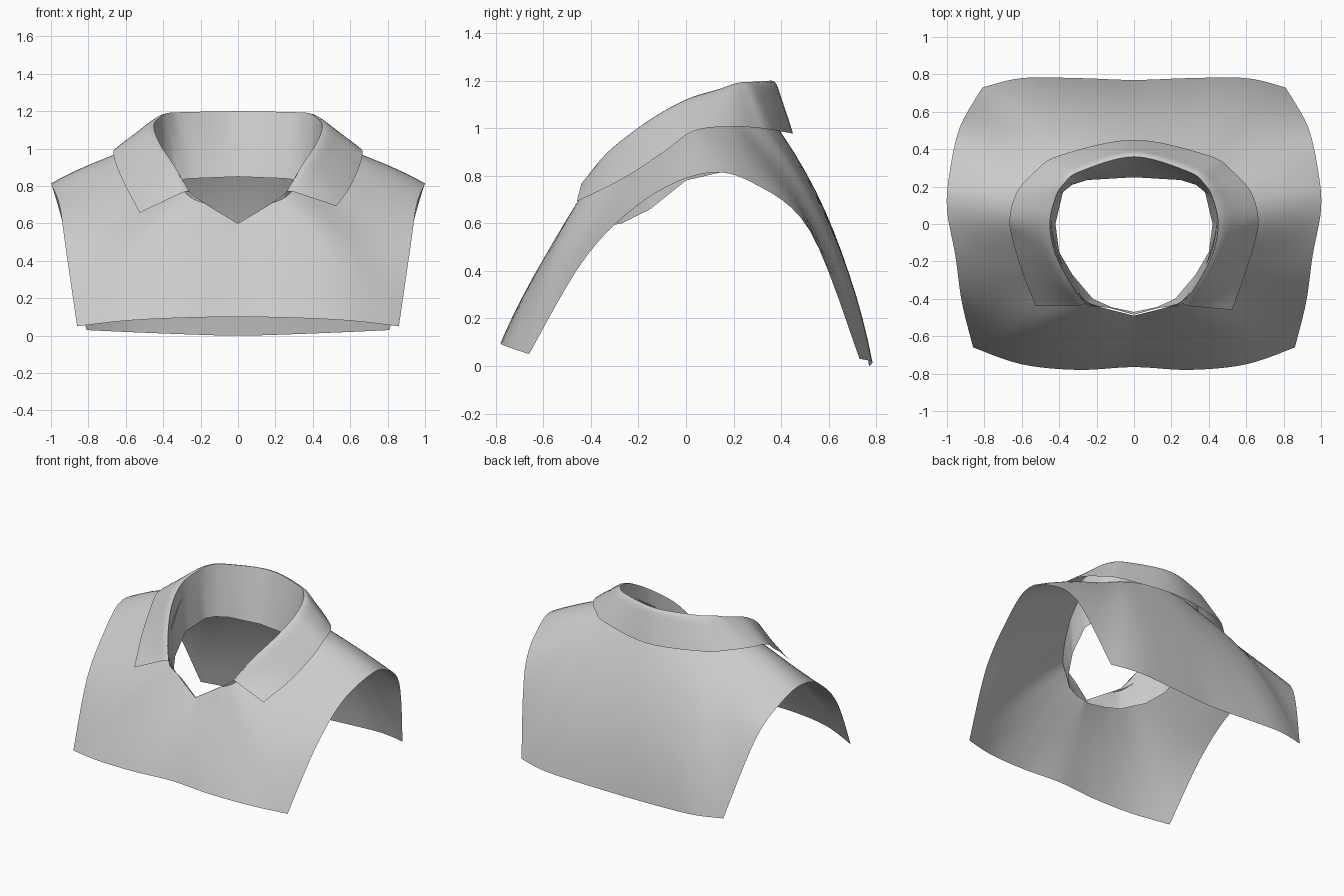
import bpy, bmesh
from math import radians
from mathutils import Vector as V

if "Cube" in bpy.data.objects:
    bpy.data.objects.remove(bpy.data.objects["Cube"])

STEP = 6  # samples between knots


def spline(points, ghost_start=None, ghost_end=None):
    """Catmull-Rom curve through the points, STEP samples per span."""
    p = [V(q) for q in points]
    p = [V(ghost_start or p[0])] + p + [V(ghost_end or p[-1])]
    out = []
    for i in range(1, len(p) - 2):
        a, b, c, d = p[i - 1:i + 3]
        for k in range(STEP):
            t = k / STEP
            out.append(0.5 * (2 * b + (c - a) * t + (2 * a - 5 * b + 4 * c - d) * t * t
                              + (3 * b - a - 3 * c + d) * t ** 3))
    return out + [p[-2]]


def flip(q):
    return (-q[0], q[1], q[2])


def loft(name, rows, mirror=False):
    """Skin a list of equally long rows of points."""
    bm = bmesh.new()
    grid = [[bm.verts.new(q) for q in row] for row in rows]
    for r0, r1 in zip(grid, grid[1:]):
        for i in range(len(r0) - 1):
            bm.faces.new((r0[i], r1[i], r1[i + 1], r0[i + 1]))
    bmesh.ops.recalc_face_normals(bm, faces=bm.faces)
    if sum(f.normal.z for f in bm.faces) < 0:
        bmesh.ops.reverse_faces(bm, faces=bm.faces)
    me = bpy.data.meshes.new(name)
    bm.to_mesh(me)
    bm.free()
    ob = bpy.data.objects.new(name, me)
    bpy.context.collection.objects.link(ob)
    bpy.context.view_layer.objects.active = ob
    ob.select_set(True)
    bpy.ops.object.shade_smooth_by_angle(angle=radians(50))
    ob.select_set(False)
    if mirror:
        m = ob.modifiers.new("mirror", 'MIRROR')
        m.merge_threshold = 0.002
    return ob


# Shirt body: half loft from the neckline over a middle line to hem and armhole
neck = [(0, -.49, .60), (.10, -.465, .66), (.19, -.44, .715), (.27, -.40, .76),
        (.36, -.27, .84), (.41, -.14, .93), (.44, 0, 1.02), (.41, .14, 1.05),
        (.35, .23, 1.05), (.27, .29, 1.05), (.18, .325, 1.05), (.09, .345, 1.05), (0, .35, 1.05)]
middle = [(0, -.645, .36), (.2, -.645, .37), (.4, -.625, .39), (.58, -.56, .44),
          (.67, -.39, .59), (.70, -.2, .765), (.73, .03, .925), (.72, .22, .92),
          (.64, .40, .80), (.56, .57, .60), (.4, .61, .57), (.2, .62, .565), (0, .62, .57)]
front_hem = [(0, -.765, .10), (.3, -.78, .095), (.6, -.75, .08), (.86, -.66, .05)]
armhole = [front_hem[-1], (.92, -.42, .46), (.955, -.17, .70), (1, .08, .81),
           (.985, .28, .77), (.93, .52, .57), (.81, .73, .03)]
back_hem = [armhole[-1], (.6, .78, .02), (.3, .78, .008), (0, .77, 0)]

n_row = spline(neck, None, flip(neck[-2]))
m_row = spline(middle, flip(middle[1]), flip(middle[-2]))
o_row = (spline(front_hem, flip(front_hem[1]))[:-1] + spline(armhole)[:-1]
         + spline(back_hem, None, flip(back_hem[-2])))
rows = []
for k in range(13):
    u = k / 12
    rows.append([n * (1 - u) * (1 - 2 * u) + m * 4 * u * (1 - u) + o * u * (2 * u - 1)
                 for n, m, o in zip(n_row, m_row, o_row)])
loft("shirt_body", rows, mirror=True)

# Collar knots from the front end to the centre back
fold = [(.26, -.425, .77), (.335, -.325, .90), (.42, -.16, 1.03), (.45, 0, 1.12),
        (.42, .14, 1.165), (.375, .215, 1.19), (.29, .28, 1.195), (0, .36, 1.2)]
edge = [(.52, -.435, .665), (.59, -.25, .785), (.64, -.08, .90), (.655, .03, .98),
        (.615, .17, 1.0), (.51, .285, .995), (.39, .36, .985), (0, .44, .97)]
base = [(.22, -.40, .575), (.33, -.27, .60), (.40, -.15, .66), (.42, 0, .78),
        (.38, .17, .82), (.33, .21, .83), (.25, .235, .84), (0, .25, .85)]

# Collar fall: folded leaf all round, with slightly different left and right tips
right_edge = [(.52, -.45, .685)] + edge[1:]
left_edge = [(-.52, -.43, .65)] + [flip(q) for q in edge[1:-1]]
f_row = spline(fold + [flip(q) for q in fold[-2::-1]])
e_row = spline(right_edge + left_edge[::-1])
rows = []
for u, lift in ((0, 0), (.05, .009), (.12, .013), (.25, .013), (.5, .012), (.75, .012), (1, .01)):
    row = []
    for f, e in zip(f_row, e_row):
        out = V((f.x, f.y, 0)).normalized() + V((0, 0, .7))
        row.append(f.lerp(e, u) + out * lift)
    rows.append(row)
loft("collar_fall", rows)

# Collar stand: inner band from the fold down to the faceted neck opening
top_row = spline([(0, -.485, .60), (.13, -.45, .68)] + fold, None, flip(fold[-2]))
low_row = []
low = [V(q) for q in [(0, -.47, .565), (.12, -.445, .57)] + base]
for a, b in zip(low, low[1:]):
    low_row += [a.lerp(b, k / STEP) for k in range(STEP)]
low_row.append(low[-1])
rows = [[a.lerp(b, k / 5) for a, b in zip(top_row, low_row)] for k in range(6)]
loft("collar_stand", rows, mirror=True)
